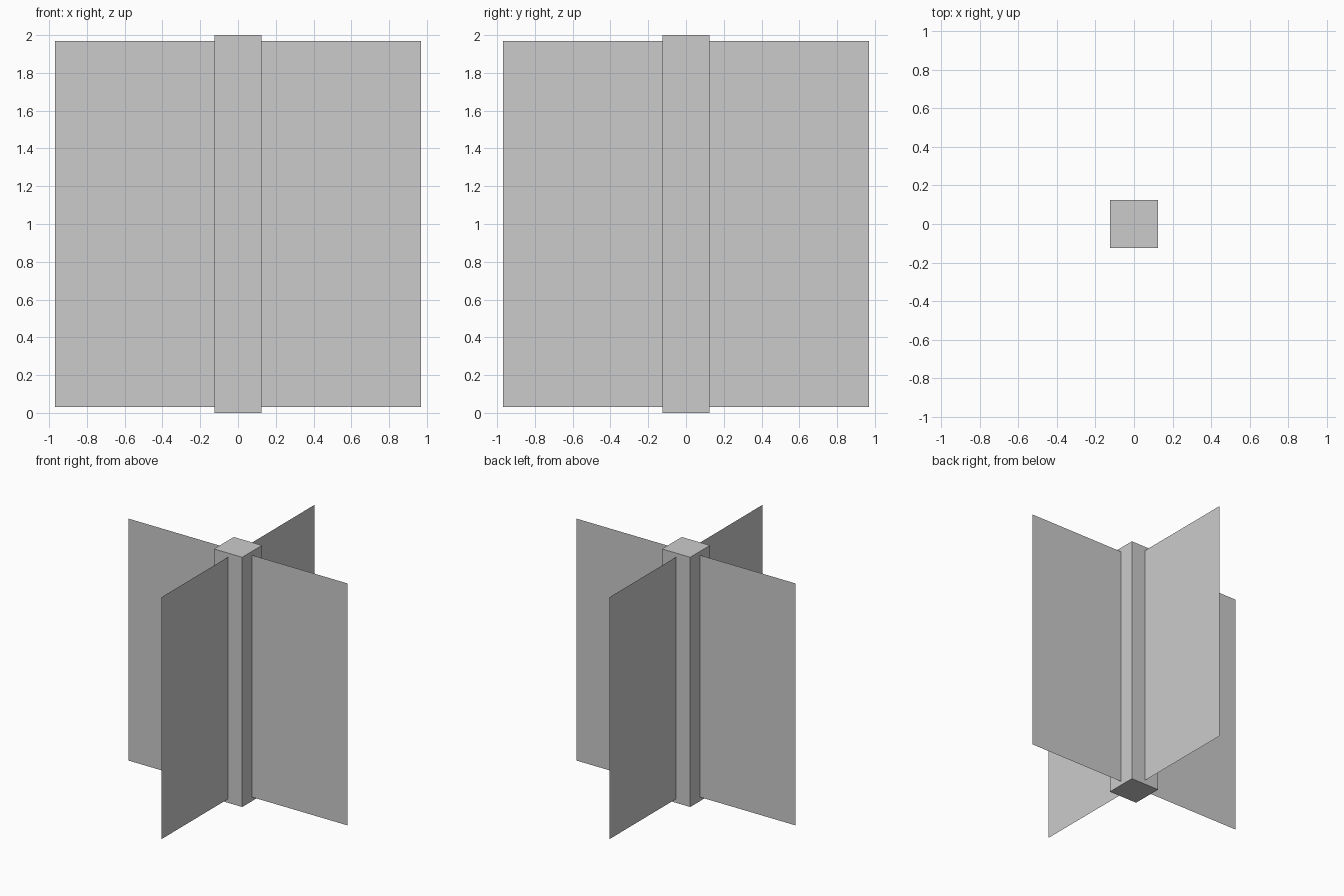
import bpy
from math import radians

if "Cube" in bpy.data.objects:
    bpy.data.objects.remove(bpy.data.objects["Cube"])

HEIGHT = 2.0
POST_WIDTH = 0.25
PANEL_SIZE = 1.9375

# Square central post
bpy.ops.mesh.primitive_cube_add(size=1, location=(0, 0, HEIGHT / 2))
post = bpy.context.object
post.name = "central_post"
post.scale = (POST_WIDTH, POST_WIDTH, HEIGHT)
bpy.ops.object.transform_apply(location=False, rotation=False, scale=True)

# Two thin upright panels crossing through the post
for name, turn in (("panel_side_to_side", 0), ("panel_front_to_back", 90)):
    bpy.ops.mesh.primitive_plane_add(
        size=PANEL_SIZE,
        location=(0, 0, HEIGHT / 2),
        rotation=(radians(90), 0, radians(turn)),
    )
    bpy.context.object.name = name
